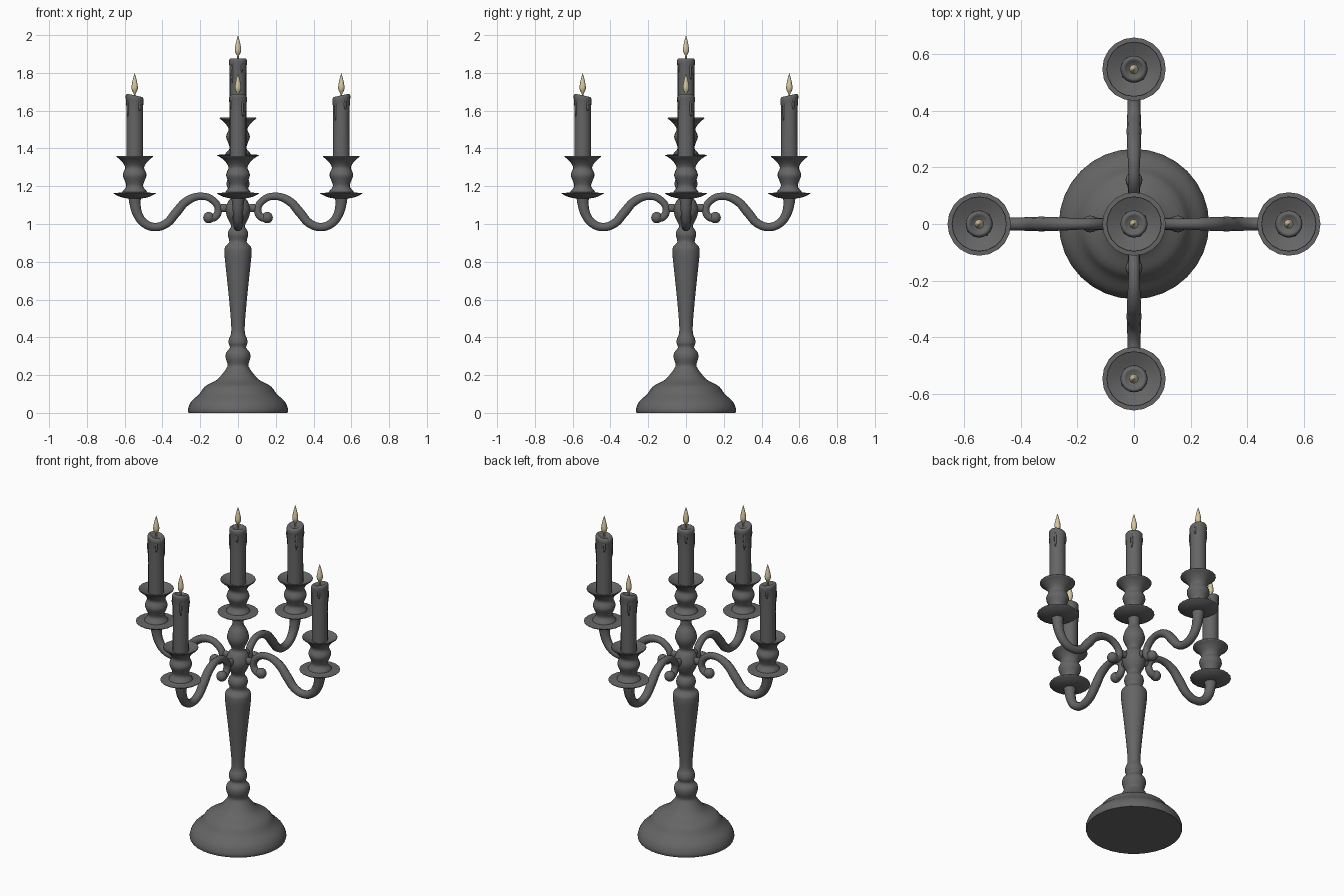
import bpy, bmesh, math
from mathutils import Matrix, Vector

if "Cube" in bpy.data.objects:
    bpy.data.objects.remove(bpy.data.objects["Cube"])


def material(name, rgb):
    m = bpy.data.materials.new(name)
    m.diffuse_color = (*rgb, 1)
    m.use_nodes = True
    m.node_tree.nodes["Principled BSDF"].inputs["Base Color"].default_value = m.diffuse_color
    return m


GREY = material("dark_grey", (0.13, 0.13, 0.13))
CREAM = material("flame_cream", (0.68, 0.57, 0.34))


def add(name, mesh, mat, matrix=None):
    if not mesh.materials:
        mesh.materials.append(mat)
    o = bpy.data.objects.new(name, mesh)
    bpy.context.collection.objects.link(o)
    if matrix is not None:
        o.matrix_world = matrix
    return o


def smooth_profile(pts, n):
    """Spline through (radius, height) points; a repeated point is a corner."""
    p = [Vector(q) for q in pts]
    p = [p[0]] + p + [p[-1]]
    out = []
    for a, b, c, d in zip(p, p[1:], p[2:], p[3:]):
        if (b - c).length < 1e-6:
            continue
        for i in range(n):
            t = i / n
            out.append(0.5 * (2 * b + (c - a) * t + (2 * a - 5 * b + 4 * c - d) * t * t
                              + (3 * b - a - 3 * c + d) * t ** 3))
    return out + [p[-1]]


def lathe(name, pts, sides, n=3):
    bm = bmesh.new()
    vs = [bm.verts.new((max(r, 0), 0, z)) for r, z in smooth_profile(pts, n)]
    es = [bm.edges.new(e) for e in zip(vs, vs[1:])]
    bmesh.ops.spin(bm, geom=vs + es, cent=(0, 0, 0), axis=(0, 0, 1),
                   angle=2 * math.pi, steps=sides, use_duplicate=False)
    bmesh.ops.remove_doubles(bm, verts=bm.verts, dist=1e-5)
    bmesh.ops.recalc_face_normals(bm, faces=bm.faces)
    me = bpy.data.meshes.new(name)
    bm.to_mesh(me)
    bm.free()
    return me


# turned foot and stem
column = lathe("column", [
    (0, 0), (0, 0), (.262, 0), (.262, 0), (.265, .02), (.248, .06), (.205, .1), (.175, .14),
    (.12, .17), (.092, .195), (.062, .235), (.055, .255), (.065, .29), (.062, .32),
    (.043, .345), (.05, .37), (.047, .395), (.035, .44), (.047, .6), (.068, .8),
    (.072, .85), (.068, .88), (.046, .905), (.054, .94), (.05, .965), (.036, .99),
    (.055, 1.03), (.066, 1.075), (.052, 1.12), (.035, 1.145), (.06, 1.205),
    (.05, 1.255), (.03, 1.295), (.034, 1.36), (0, 1.36)], 32)
add("column", column, GREY)

# shared candle cup with drip pan (origin at the pan's top edge)
cup = lathe("candle_cup", [
    (0, -.03), (.035, -.028), (.075, -.02), (.108, -.004), (.112, .001), (.112, .001),
    (.07, .004), (.063, .012), (.045, .035), (.05, .06), (.062, .09), (.06, .11), (.05, .133),
    (.058, .155), (.078, .178), (.096, .192), (.096, .198), (.096, .198),
    (.06, .182), (.04, .176), (0, .176)], 20)

# flame with a thin wick foot
flame = lathe("flame", [(0, -.02), (.004, -.015), (.005, .005), (.014, .022), (.017, .04),
                        (.012, .07), (.005, .098), (0, .115)], 10)


def candle_mesh(name, base, top, slope):
    """Candle whose top leans outwards, with wax runs down its side."""
    me = lathe(name, [(0, base), (0, base), (.044, base), (.044, base), (.044, top - .08),
                      (.048, top - .02), (.044, top - .004), (.035, top), (.02, top - .008),
                      (0, top - .01)], 20)
    bm = bmesh.new()
    bm.from_mesh(me)
    for v in bm.verts:
        if v.co.z > top - .09:
            v.co.z += v.co.x * slope
    for ang, length in ((.6, .05), (2.2, .035), (3.9, .06), (5.2, .03)):
        place = Matrix.Translation((.043 * math.cos(ang), .043 * math.sin(ang),
                                    top - length - .015)) @ Matrix.Diagonal((.007, .007, length, 1))
        bmesh.ops.create_uvsphere(bm, u_segments=8, v_segments=6, radius=1, matrix=place)
    bm.to_mesh(me)
    bm.free()
    return me


side_candle = candle_mesh("side_candle", .16, .518, .22)
centre_candle = candle_mesh("centre_candle", .16, .512, 0)

# scrolled arm: x, z, radius along its centre line
cu = bpy.data.curves.new("arm_path", "CURVE")
cu.dimensions = "3D"
cu.bevel_depth = 1
cu.bevel_resolution = 3
cu.resolution_u = 6
cu.use_fill_caps = True
path = [(.547, 1.15, .036), (.544, 1.10, .03), (.528, 1.045, .026), (.494, 1.003, .024),
        (.439, .984, .023), (.378, 1.004, .024), (.328, 1.06, .026), (.27, 1.122, .024),
        (.19, 1.147, .02), (.132, 1.125, .02), (.105, 1.08, .02), (.118, 1.04, .021),
        (.15, 1.031, .024)]
sp = cu.splines.new("BEZIER")
sp.bezier_points.add(len(path) - 1)
for b, (x, z, r) in zip(sp.bezier_points, path):
    b.co = (x, 0, z)
    b.radius = r
    b.handle_left_type = b.handle_right_type = "AUTO"
tmp = bpy.data.objects.new("arm_path", cu)
bpy.context.collection.objects.link(tmp)
dg = bpy.context.evaluated_depsgraph_get()
arm = bpy.data.meshes.new_from_object(tmp.evaluated_get(dg))
bpy.data.objects.remove(tmp)

# rounded scroll end and the stub joining the arm to the stem
bm = bmesh.new()
bm.from_mesh(arm)
bmesh.ops.create_uvsphere(bm, u_segments=14, v_segments=10, radius=.03,
                          matrix=Matrix.Translation((.155, 0, 1.034)))
bmesh.ops.create_uvsphere(bm, u_segments=12, v_segments=8, radius=1,
                          matrix=Matrix.Translation((.075, 0, 1.085))
                          @ Matrix.Diagonal((.035, .016, .022, 1)))
bm.to_mesh(arm)
bm.free()

# four arms, each with cup, candle and flame
for i in range(4):
    turn = Matrix.Rotation(i * math.pi / 2, 4, "Z")
    seat = turn @ Matrix.Translation((.547, 0, 1.163))
    add(f"arm_{i}", arm, GREY, turn)
    add(f"candle_cup_{i}", cup, GREY, seat)
    add(f"candle_{i}", side_candle, GREY, seat)
    add(f"flame_{i}", flame, CREAM, seat @ Matrix.Translation((0, 0, .522)))

# centre cup, candle and flame
seat = Matrix.Translation((0, 0, 1.365))
add("centre_cup", cup, GREY, seat)
add("centre_candle", centre_candle, GREY, seat)
add("centre_flame", flame, CREAM, seat @ Matrix.Translation((0, 0, .52)))

bpy.ops.object.select_all(action="SELECT")
bpy.context.view_layer.objects.active = bpy.data.objects["column"]
bpy.ops.object.shade_smooth_by_angle(angle=math.radians(45))
